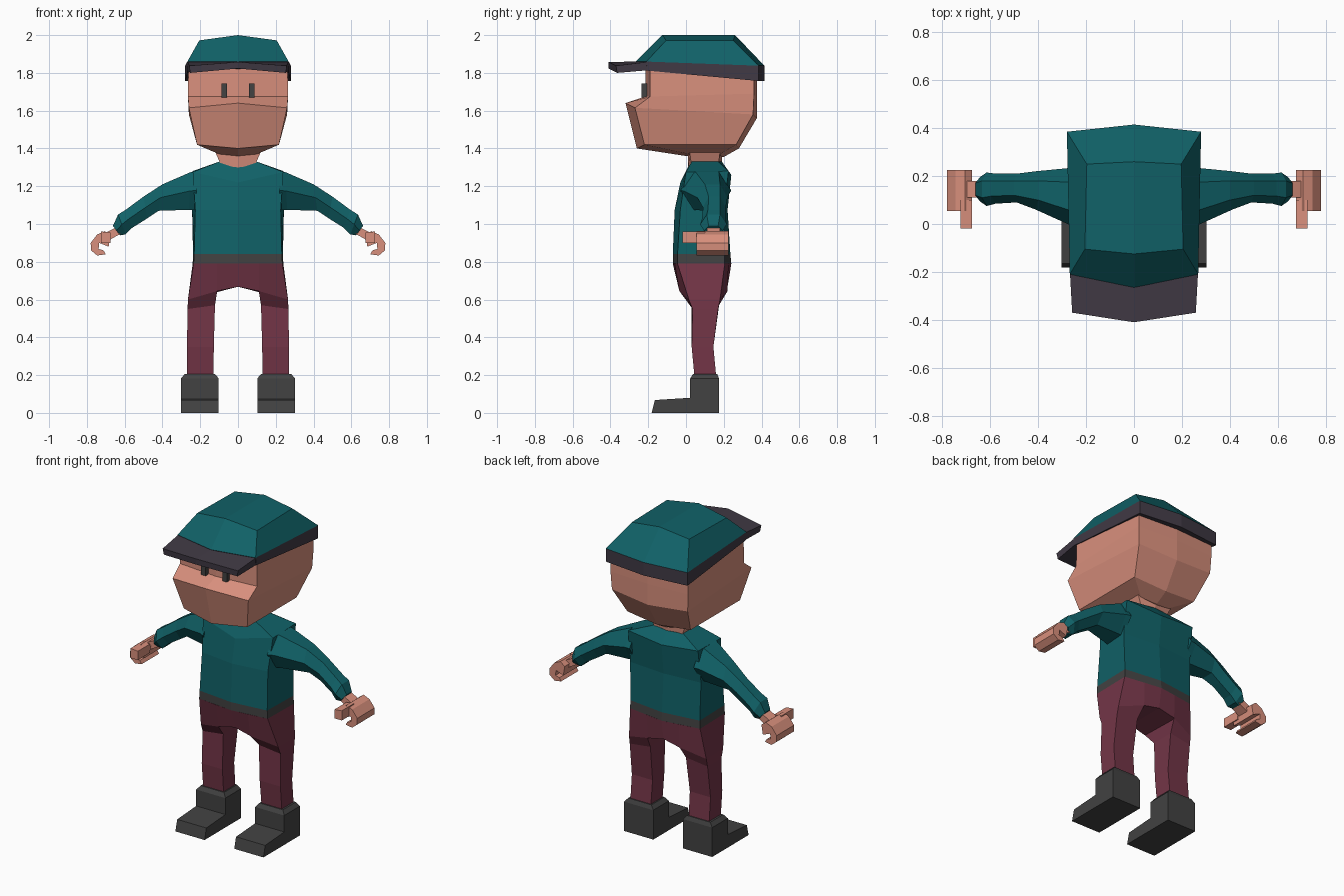
import bpy, bmesh


def material(name, rgb):
    m = bpy.data.materials.new(name)
    lin = [c / 255 / 12.92 if c < 11 else ((c / 255 + 0.055) / 1.055) ** 2.4 for c in rgb]
    m.diffuse_color = (*lin, 1)
    return m


TEAL = material("teal_cloth", (16, 97, 103))
SKIN = material("skin", (217, 144, 125))
PLUM = material("dark_plum", (65, 58, 69))
MAROON = material("maroon_cloth", (115, 53, 71))
GREY = material("dark_grey", (66, 66, 66))


def loft(name, rings, mat, half=False, sides=(1,)):
    """Skin rings of points and cap both ends; half rings are mirrored and welded at x = 0."""
    bm = bmesh.new()
    for s in ((1, -1) if half else sides):
        vs = [[bm.verts.new((x * s, y, z)) for x, y, z in r] for r in rings]
        n = len(rings[0])
        for a, b in zip(vs, vs[1:]):
            for i in range(n - 1 if half else n):
                j = (i + 1) % n
                bm.faces.new((a[i], a[j], b[j], b[i]))
        bm.faces.new(vs[0])
        bm.faces.new(vs[-1])
    if half:
        bmesh.ops.remove_doubles(bm, verts=bm.verts, dist=1e-4)
    bmesh.ops.recalc_face_normals(bm, faces=bm.faces)
    me = bpy.data.meshes.new(name)
    bm.to_mesh(me)
    bm.free()
    me.materials.append(mat)
    ob = bpy.data.objects.new(name, me)
    bpy.context.collection.objects.link(ob)
    return ob


def pair(name, rings, mat):
    loft("left_" + name, rings, mat, sides=(1,))
    loft("right_" + name, rings, mat, sides=(-1,))


def box(x0, x1, y0, y1, z0, z1):
    return [[(x0, y0, z), (x1, y0, z), (x1, y1, z), (x0, y1, z)] for z in (z0, z1)]


# Head: jutting jaw with a ledge below the eyes
loft("head", [
    [(0, .0, 1.36), (.10, .02, 1.37), (.10, .18, 1.37), (0, .2, 1.355)],
    [(0, -.26, 1.40), (.217, -.22, 1.42), (.217, .265, 1.42), (0, .28, 1.40)],
    [(0, -.32, 1.64), (.26, -.27, 1.615), (.26, .355, 1.58), (0, .375, 1.56)],
    [(0, -.215, 1.675), (.265, -.19, 1.675), (.266, .36, 1.69), (0, .375, 1.69)],
    [(0, -.215, 1.85), (.262, -.19, 1.85), (.266, .36, 1.83), (0, .375, 1.83)],
], SKIN, half=True)
pair("eye", box(.057, .088, -.235, -.18, 1.67, 1.745), GREY)

# Neck
loft("neck", [
    [(0, .01, 1.28), (.085, .03, 1.30), (.085, .17, 1.30), (0, .19, 1.30)],
    [(0, .01, 1.38), (.12, .02, 1.38), (.12, .18, 1.38), (0, .19, 1.38)],
], SKIN, half=True)

# Cap: crown, band and peak
rim = [(0, -.265, 1.86), (.268, -.21, 1.86), (.28, .385, 1.838), (0, .415, 1.838)]
loft("cap_crown", [
    rim,
    [(0, -.125, 2.0), (.205, -.105, 1.972), (.197, .25, 1.972), (0, .26, 2.0)],
], TEAL, half=True)
loft("cap_band", [
    [(0, -.245, 1.825), (.268, -.205, 1.812), (.28, .385, 1.757), (0, .415, 1.757)],
    rim,
], PLUM, half=True)
loft("cap_peak", [
    [(0, -.24, 1.86), (.268, -.19, 1.86), (.268, -.19, 1.815), (0, -.24, 1.825)],
    [(0, -.41, 1.858), (.258, -.37, 1.838), (.253, -.365, 1.80), (0, -.41, 1.823)],
], PLUM, half=True)

# Sweater body and belt
waist = [(0, -.07, .84), (.232, -.045, .84), (.238, .205, .84), (0, .235, .84)]
belt_low = [(0, -.07, .79), (.235, -.045, .79), (.24, .205, .79), (0, .24, .79)]
loft("sweater_body", [
    waist,
    [(0, -.06, 1.075), (.226, -.03, 1.075), (.243, .2, 1.075), (0, .22, 1.075)],
    [(0, -.03, 1.22), (.24, .0, 1.275), (.24, .225, 1.28), (0, .24, 1.26)],
    [(0, .01, 1.30), (.10, .03, 1.33), (.10, .17, 1.33), (0, .19, 1.33)],
], TEAL, half=True)
loft("belt", [belt_low, waist], GREY, half=True)


def sleeve_ring(xt, zt, xb, zb, y0, y1):
    """Six-sided section between a top point and a bottom point."""
    d = (y1 - y0) * .25
    xm, zm = (xt + xb) / 2, (zt + zb) / 2
    return [(xt, y0 + d, zt), (xt, y1 - d, zt), (xm, y1, zm),
            (xb, y1 - d, zb), (xb, y0 + d, zb), (xm, y0, zm)]


# Sleeves
pair("sleeve", [sleeve_ring(*r) for r in (
    (.22, 1.28, .22, 1.075, -.03, .24),
    (.25, 1.275, .26, 1.075, -.01, .235),
    (.40, 1.21, .42, 1.07, .06, .22),
    (.50, 1.145, .48, 1.03, .09, .21),
    (.595, 1.075, .56, .98, .085, .21),
    (.635, 1.05, .595, .945, .075, .215),
    (.662, .99, .625, .94, .095, .195),
)], TEAL)

# Hands: wrist, curled fingers and thumb
pair("wrist", [
    [(.63, y, .99) for y in (.11, .18)] + [(.61, y, .955) for y in (.18, .11)],
    [(.71, y, .95) for y in (.11, .18)] + [(.69, y, .91) for y in (.18, .11)],
], SKIN)
curl = [(.675, .94), (.705, .962), (.745, .945), (.78, .90), (.778, .86), (.745, .833),
        (.70, .84), (.712, .86), (.738, .868), (.735, .90), (.685, .88)]
pair("hand", [[(x, y, z) for x, z in curl] for y in (.055, .225)], SKIN)
pair("thumb", [
    [(.675, y, .955), (.725, y, .96), (.725, y, .90), (.675, y, .90)] for y in (-.018, .1)
], SKIN)

# Trousers: hips and two legs
leg_top = [(.11, -.035, .645), (.265, .015, .60), (.265, .18, .60), (.11, .22, .645)]
loft("trouser_hips", [
    [belt_low[0], (.11, -.06, .79)] + belt_low[1:3] + [(.11, .225, .79), belt_low[3]],
    [(0, -.03, .668)] + leg_top + [(0, .22, .668)],
], MAROON, half=True)
pair("trouser_leg", [
    leg_top,
    [(.122, .03, .57), (.267, .035, .55), (.267, .17, .55), (.122, .175, .57)],
    [(.128, .03, .35), (.27, .03, .35), (.27, .145, .35), (.128, .145, .35)],
    [(.13, .045, .19), (.27, .045, .19), (.27, .16, .19), (.13, .16, .19)],
], MAROON)

# Boots: stepped side profile, with a tapered collar
boot = [(-.182, 0), (.175, 0), (.175, .182), (.022, .182), (.022, .08), (-.165, .068)]
pair("boot", [[(x, y, z) for y, z in boot] for x in (.102, .302)], GREY)
pair("boot_collar", [
    [(.102, .022, .182), (.302, .022, .182), (.302, .175, .182), (.102, .175, .182)],
    [(.122, .037, .206), (.282, .037, .206), (.282, .165, .206), (.122, .165, .206)],
], GREY)
